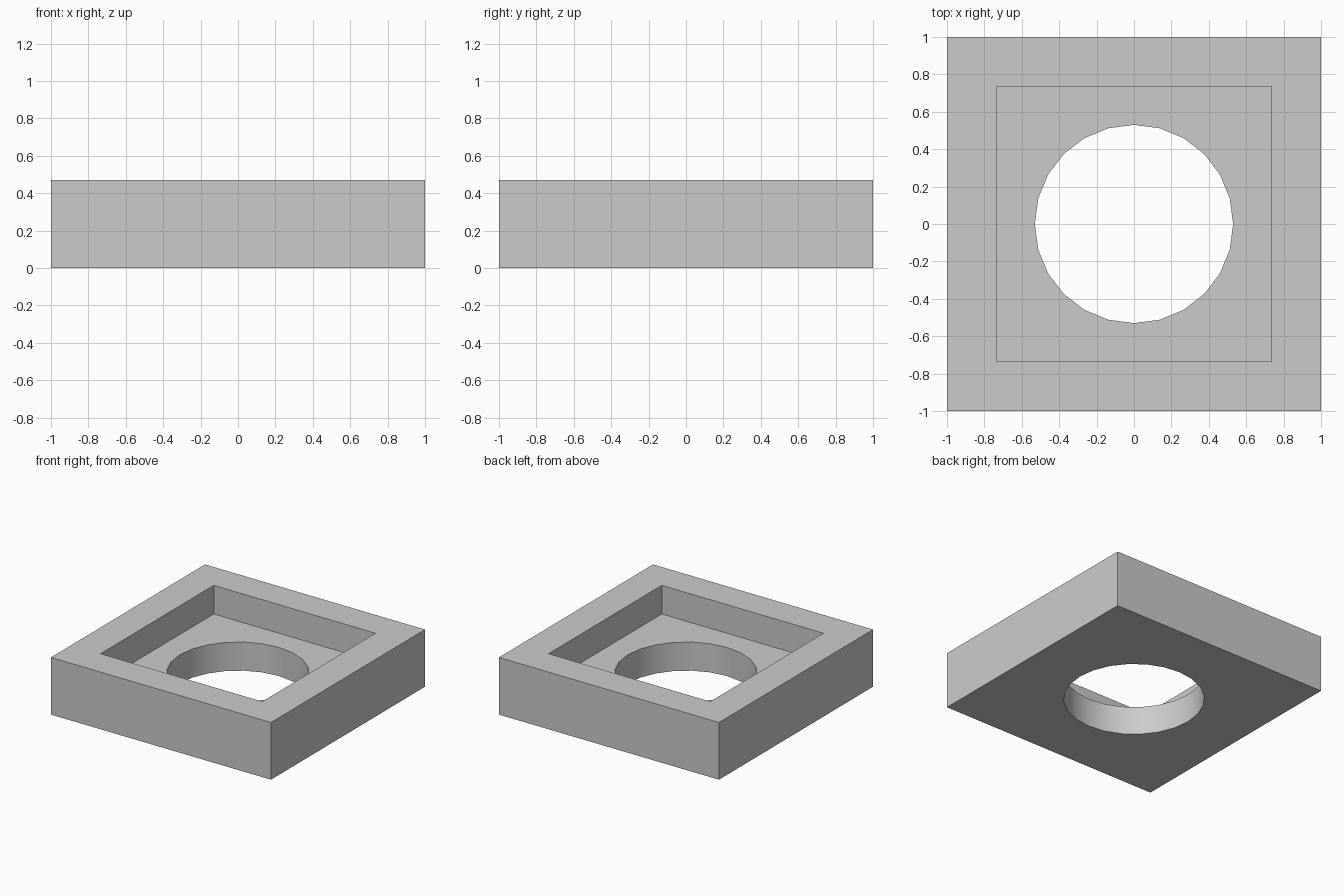
import bpy
import math

default = bpy.data.objects.get("Cube")
if default:
    bpy.data.objects.remove(default, do_unlink=True)

HEIGHT = 0.47
FLOOR = 0.235      # height of the recess floor
RECESS = 1.47      # recess width
RADIUS = 0.53      # through-hole radius

grey = bpy.data.materials.new("light_grey")
grey.use_nodes = True
colour = (0.6, 0.6, 0.6, 1)
grey.diffuse_color = colour
grey.node_tree.nodes["Principled BSDF"].inputs["Base Color"].default_value = colour


def box(name, width, bottom, top):
    bpy.ops.mesh.primitive_cube_add(size=1, location=(0, 0, (bottom + top) / 2))
    obj = bpy.context.object
    obj.name = name
    obj.scale = (width, width, top - bottom)
    bpy.ops.object.transform_apply(location=True, rotation=False, scale=True)
    obj.data.materials.append(grey)
    return obj


def cut(target, cutter):
    cutter.hide_render = True
    mod = target.modifiers.new("cut", 'BOOLEAN')
    mod.operation = 'DIFFERENCE'
    mod.solver = 'EXACT'
    mod.object = cutter
    bpy.ops.object.select_all(action='DESELECT')
    target.select_set(True)
    bpy.context.view_layer.objects.active = target
    bpy.ops.object.modifier_apply(modifier=mod.name)
    bpy.data.objects.remove(cutter, do_unlink=True)


# Square block
block = box("square_block", 2, 0, HEIGHT)

# Square recess in the upper half
cut(block, box("recess_cutter", RECESS, FLOOR, HEIGHT + 0.2))

# Round hole through the floor
bpy.ops.mesh.primitive_cylinder_add(vertices=24, radius=RADIUS, depth=2)
hole = bpy.context.object
hole.name = "hole_cutter"
hole.data.materials.append(grey)
cut(block, hole)

# Smooth hole wall, sharp edges elsewhere
bpy.ops.object.shade_smooth_by_angle(angle=math.radians(30))
